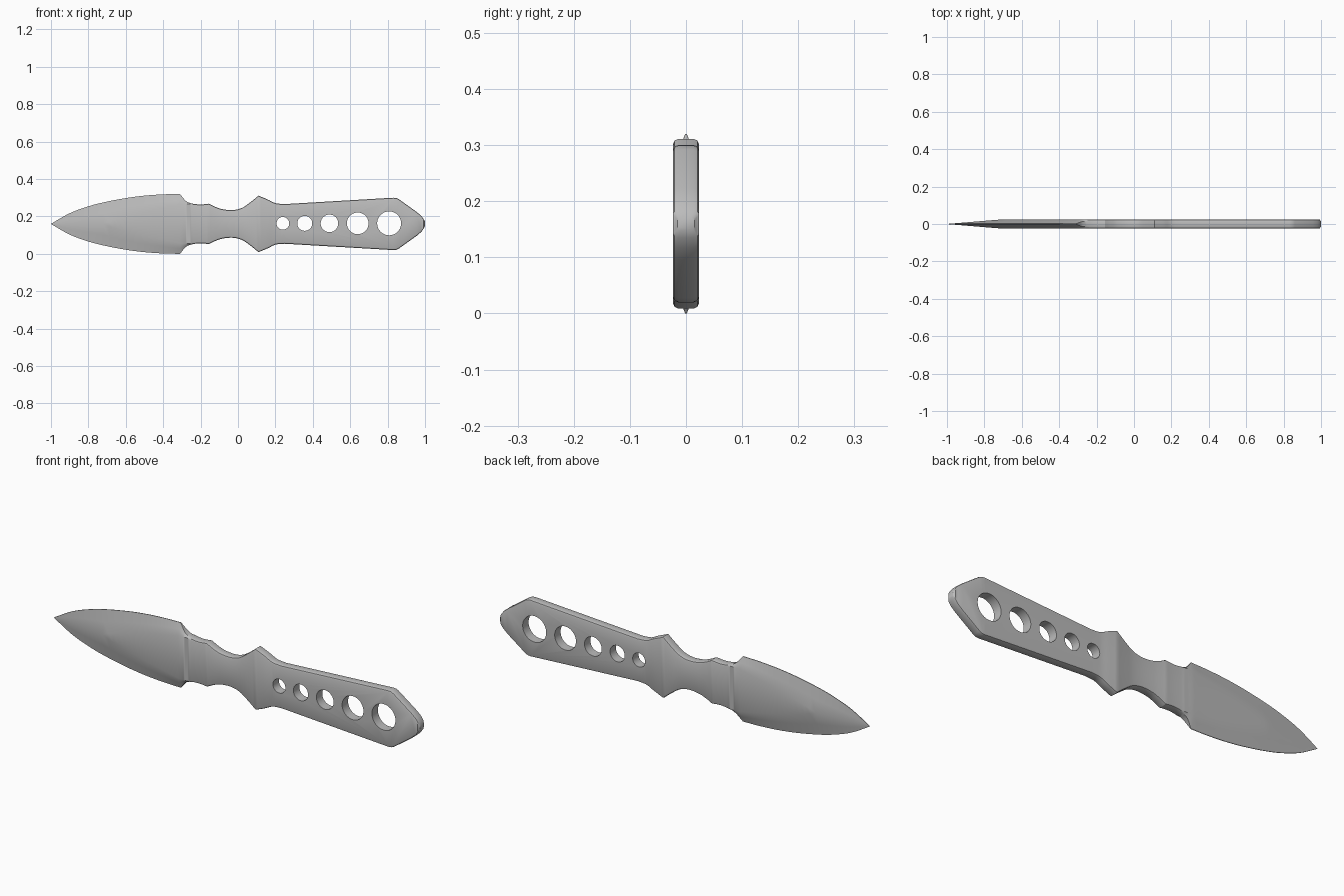
import bpy, bmesh, math

if "Cube" in bpy.data.objects:
    bpy.data.objects.remove(bpy.data.objects["Cube"])

ZC = 0.16      # centre height
T = 0.023      # half thickness
R = 0.009      # edge rounding

steel = bpy.data.materials.new("steel_grey")
steel.diffuse_color = (0.5, 0.5, 0.5, 1)
steel.use_nodes = True
steel.node_tree.nodes["Principled BSDF"].inputs["Base Color"].default_value = steel.diffuse_color


def smooth(pts, n=4):
    """Catmull-Rom samples through the (x, half height) points."""
    out = []
    for i in range(len(pts) - 1):
        p0, p1 = pts[max(i - 1, 0)], pts[i]
        p2, p3 = pts[i + 1], pts[min(i + 2, len(pts) - 1)]
        for k in range(n):
            t = k / n
            x = p1[0] + (p2[0] - p1[0]) * t
            m1 = (p2[1] - p0[1]) / (p2[0] - p0[0]) * (p2[0] - p1[0])
            m2 = (p3[1] - p1[1]) / (p3[0] - p1[0]) * (p2[0] - p1[0])
            h = ((2*t**3 - 3*t*t + 1) * p1[1] + (t**3 - 2*t*t + t) * m1
                 + (3*t*t - 2*t**3) * p2[1] + (t**3 - t*t) * m2)
            out.append((x, h))
    return out


# Outline: smooth pieces meeting at sharp corners
pieces = [
    [(-1, 0.0005), (-0.9, 0.057), (-0.8, 0.094), (-0.72, 0.115), (-0.6, 0.138),
     (-0.5, 0.151), (-0.4, 0.158), (-0.31, 0.16)],
    [(-0.31, 0.16), (-0.28, 0.124), (-0.25, 0.11), (-0.2, 0.104), (-0.155, 0.108)],
    [(-0.155, 0.108), (-0.13, 0.095), (-0.09, 0.08), (-0.03, 0.074), (0.02, 0.085),
     (0.06, 0.111), (0.11, 0.151)],
    [(0.11, 0.151), (0.16, 0.13), (0.2, 0.111), (0.25, 0.106)],
]
outline = [p for piece in pieces for p in smooth(piece)]
outline += [(0.25, 0.106), (0.83, 0.14), (0.845, 0.139), (0.86, 0.132),
            (0.955, 0.064), (0.98, 0.043), (0.993, 0.025), (1.0, 0.012)]


def flat_half_width(x):
    """Edge of the flat centre of the blade, starting where the ridge splits."""
    s = min(max((x + 0.72) / 0.42, 0), 1)
    return 0.106 * s ** 0.8


def section(x, h):
    """Quarter section as (y, z) points from the flat to the edge."""
    if x < -0.25:
        t = T * min(1, (x + 1) / 0.28) + 0.0004
        w = min(flat_half_width(x), h - 0.006 if x > -0.31 else h * 0.95)
        w = max(w, 0)
        # the ground bevel is thin at the full outline, thicker inside the notch
        e = 0.0015
        if x > -0.311:
            e += 0.012 * min(1, (0.16 - h) / 0.04)
        e = min(e, t)
        return [(t, w), ((t + e) / 2, (w + h) / 2), (e, h)]
    t = T if x < 0.999 else T - 0.008
    r = min(R, h * 0.5)
    c = math.sqrt(0.5)
    return [(t, h - r), (t - r * (1 - c), h - r * (1 - c)), (t - r, h)]


# Knife body: lofted sections along x
bm = bmesh.new()
rings = []
for x, h in outline:
    q = section(x, h)
    ring = q + [(-y, z) for y, z in reversed(q)]
    ring += [(-y, -z) for y, z in q] + [(y, -z) for y, z in reversed(q)]
    rings.append([bm.verts.new((x, y, ZC + z)) for y, z in ring])
for a, b in zip(rings, rings[1:]):
    for i in range(len(a)):
        j = (i + 1) % len(a)
        bm.faces.new((a[i], a[j], b[j], b[i]))
bm.faces.new(rings[0])
bm.faces.new(rings[-1])
bmesh.ops.remove_doubles(bm, verts=bm.verts, dist=0.0002)
bmesh.ops.recalc_face_normals(bm, faces=bm.faces)
me = bpy.data.meshes.new("throwing_knife")
bm.to_mesh(me)
bm.free()
me.materials.append(steel)
knife = bpy.data.objects.new("throwing_knife", me)
bpy.context.collection.objects.link(knife)

# Round holes growing towards the end of the handle
cutters = []
for x, r in [(0.24, 0.034), (0.357, 0.04), (0.489, 0.047), (0.64, 0.058), (0.808, 0.064)]:
    bpy.ops.mesh.primitive_cylinder_add(vertices=40, radius=r, depth=0.2,
                                        location=(x, 0, ZC + 0.003),
                                        rotation=(math.pi / 2, 0, 0))
    c = bpy.context.object
    c.name = "hole_cutter"
    c.hide_render = True
    c.data.materials.append(steel)
    m = knife.modifiers.new("hole", 'BOOLEAN')
    m.operation, m.object, m.solver = 'DIFFERENCE', c, 'EXACT'
    cutters.append(c)

bpy.ops.object.select_all(action='DESELECT')
knife.select_set(True)
bpy.context.view_layer.objects.active = knife
for m in list(knife.modifiers):
    bpy.ops.object.modifier_apply(modifier=m.name)
for c in cutters:
    bpy.data.objects.remove(c, do_unlink=True)
bpy.ops.object.shade_smooth_by_angle(angle=math.radians(30))
